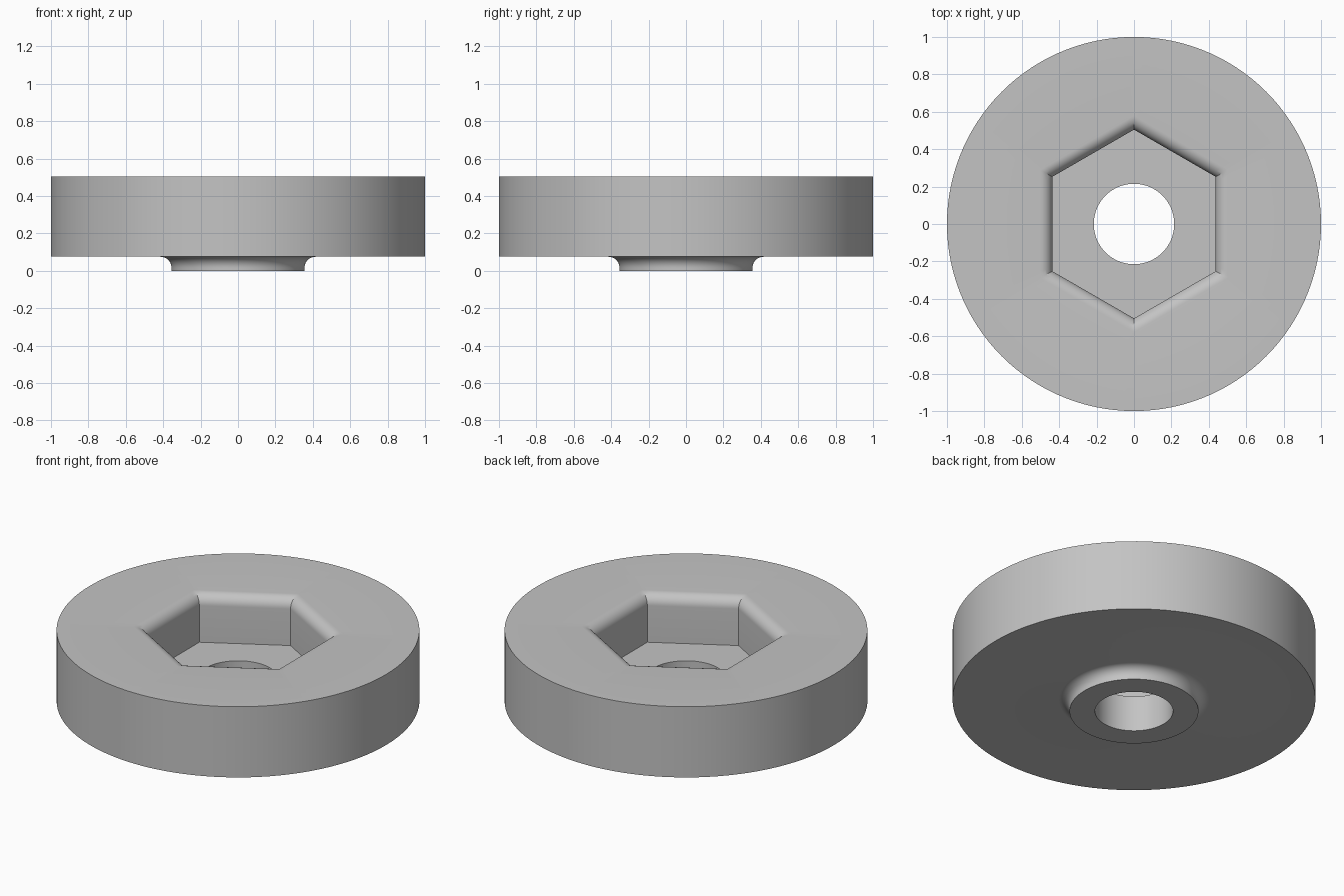
import bpy, bmesh
from math import pi, cos, sin, radians

cube = bpy.data.objects.get("Cube")
if cube:
    bpy.data.objects.remove(cube, do_unlink=True)

SEGMENTS = 120       # multiple of 12, so hexagon corners fall on vertices
STEPS = 10           # fillet resolution
TOP, BOTTOM, FLOOR = 0.505, 0.075, 0.218
BORE, BOSS, APOTHEM = 0.215, 0.355, 0.437
FILLET, BOSS_FILLET = 0.065, 0.06


def make_material(name, value):
    mat = bpy.data.materials.new(name)
    mat.use_nodes = True
    color = (value, value, value, 1)
    mat.diffuse_color = color
    mat.node_tree.nodes["Principled BSDF"].inputs["Base Color"].default_value = color
    return mat


def ring(bm, size, z, hexagon=False):
    """Ring of vertices: a circle of radius size, or a hexagon of apothem size."""
    verts = []
    for i in range(SEGMENTS):
        a = 2 * pi * i / SEGMENTS
        r = size
        if hexagon:
            r /= cos((a + pi / 6) % (pi / 3) - pi / 6)
        verts.append(bm.verts.new((r * cos(a), r * sin(a), z)))
    return verts


angles = [pi / 2 * i / STEPS for i in range(STEPS + 1)]

# Boss end face and its fillet into the underside
profile = [(BORE, 0), (BOSS, 0)]
profile += [(BOSS + BOSS_FILLET * (1 - cos(a)),
             BOTTOM - BOSS_FILLET * (1 - sin(a))) for a in angles]
# Outer rim
profile += [(1, BOTTOM), (1, TOP)]
# Rounded lip and straight wall of the hexagonal pocket
profile += [(APOTHEM + FILLET * (1 - sin(a)),
             TOP - FILLET * (1 - cos(a)), True) for a in angles]
profile += [(APOTHEM, FLOOR, True)]
# Pocket floor down to the bore
profile += [(BORE, FLOOR)]

# Skin the rings into one closed solid
bm = bmesh.new()
rings = [ring(bm, *point) for point in profile]
for lower, upper in zip(rings, rings[1:] + rings[:1]):
    for i in range(SEGMENTS):
        j = (i + 1) % SEGMENTS
        bm.faces.new((lower[i], lower[j], upper[j], upper[i]))
bmesh.ops.recalc_face_normals(bm, faces=bm.faces)

mesh = bpy.data.meshes.new("hex_socket_disc")
bm.to_mesh(mesh)
bm.free()
mesh.materials.append(make_material("light grey", 0.55))
disc = bpy.data.objects.new("hex_socket_disc", mesh)
bpy.context.collection.objects.link(disc)

# Smooth curves, crisp edges
bpy.ops.object.select_all(action="DESELECT")
disc.select_set(True)
bpy.context.view_layer.objects.active = disc
bpy.ops.object.shade_smooth_by_angle(angle=radians(30))
